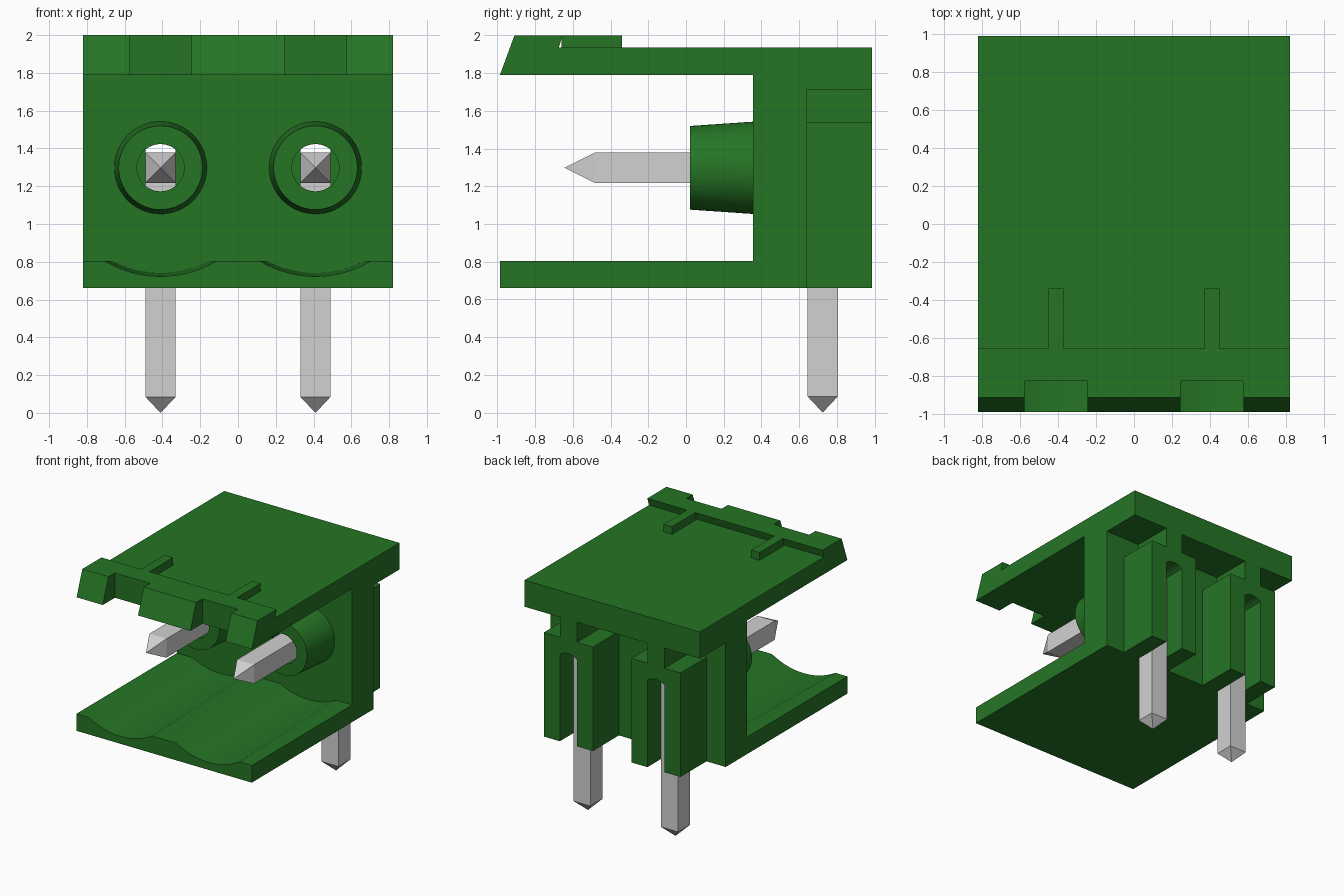
import bpy, bmesh, math
from mathutils import Vector

cube = bpy.data.objects.get("Cube")
if cube:
    bpy.data.objects.remove(cube, do_unlink=True)


def material(name, color):
    m = bpy.data.materials.new(name)
    m.use_nodes = True
    m.diffuse_color = color
    bsdf = next(n for n in m.node_tree.nodes if n.type == 'BSDF_PRINCIPLED')
    bsdf.inputs["Base Color"].default_value = color
    return m


GREEN = material("green plastic", (0.0185, 0.178, 0.0185, 1))
METAL = material("pin metal", (0.64, 0.64, 0.64, 1))

WIDTH = 0.82      # half width of the housing
PITCH = 0.41      # pole offset from the centre
AXIS_Z = 1.298    # height of the contact axis
PIN = 0.08        # half thickness of a pin
BORE = 0.125


def finish(name, bm, mat, smooth=False):
    bmesh.ops.remove_doubles(bm, verts=bm.verts, dist=1e-5)
    bmesh.ops.recalc_face_normals(bm, faces=bm.faces)
    me = bpy.data.meshes.new(name)
    bm.to_mesh(me)
    bm.free()
    me.materials.append(mat)
    ob = bpy.data.objects.new(name, me)
    bpy.context.collection.objects.link(ob)
    if smooth:
        shade(ob)
    return ob


def select(ob):
    bpy.ops.object.select_all(action='DESELECT')
    ob.select_set(True)
    bpy.context.view_layer.objects.active = ob


def shade(ob):
    select(ob)
    bpy.ops.object.shade_smooth_by_angle(angle=math.radians(30))


def prism(name, pts, axis, a, b, smooth=False):
    """Extrude a (y, z) outline along x, or an (x, z) outline along y."""
    bm = bmesh.new()
    place = (lambda p: (a, *p)) if axis == 'x' else (lambda p: (p[0], a, p[1]))
    face = bm.faces.new([bm.verts.new(place(p)) for p in pts])
    out = bmesh.ops.extrude_face_region(bm, geom=[face])
    step = Vector((b - a, 0, 0)) if axis == 'x' else Vector((0, b - a, 0))
    verts = [v for v in out["geom"] if isinstance(v, bmesh.types.BMVert)]
    bmesh.ops.translate(bm, verts=verts, vec=step)
    return finish(name, bm, GREEN, smooth)


def box(name, x, y, z):
    outline = [(y[0], z[0]), (y[1], z[0]), (y[1], z[1]), (y[0], z[1])]
    return prism(name, outline, 'x', *x)


def lathe(name, profile, axis, centre, sides=64, closed=False, mat=GREEN):
    """Spin a (radius, position) profile about an axis; four sides make a square bar."""
    bm = bmesh.new()
    rings = []
    for r, t in profile:
        r = r * math.sqrt(2) if sides == 4 else r
        ring = []
        for i in range(sides):
            ang = 2 * math.pi * (i + 0.5) / sides
            u, v = r * math.cos(ang), r * math.sin(ang)
            co = (centre[0] + u, t, centre[1] + v) if axis == 'y' else (centre[0] + u, centre[1] + v, t)
            ring.append(bm.verts.new(co))
        rings.append(ring)
    pairs = list(zip(rings, rings[1:]))
    if closed:
        pairs.append((rings[-1], rings[0]))
    for lo, hi in pairs:
        for i in range(sides):
            j = (i + 1) % sides
            bm.faces.new((lo[i], lo[j], hi[j], hi[i]))
    return finish(name, bm, mat, sides > 4)


def cut(target, cutter):
    cutter.hide_render = True
    mod = target.modifiers.new("cut", 'BOOLEAN')
    mod.operation = 'DIFFERENCE'
    mod.solver = 'EXACT'
    mod.object = cutter
    select(target)
    bpy.ops.object.modifier_apply(modifier=mod.name)
    bpy.data.objects.remove(cutter, do_unlink=True)


def arch(x, bottom):
    """Slot outline: straight sides with a shallow rounded top."""
    limit = math.asin(PIN / BORE)
    top = []
    for i in range(13):
        a = limit * (1 - i / 6)
        top.append((x + BORE * math.sin(a), AXIS_Z + BORE * math.cos(a)))
    return [(x + PIN, bottom)] + top + [(x - PIN, bottom)]


# Housing: back wall, top plate with sloped front lip, rear overhang
housing = prism("housing", [
    (0.355, 0.66), (0.64, 0.66), (0.64, 1.71), (0.987, 1.71), (0.987, 1.935),
    (-0.675, 1.935), (-0.655, 2.0), (-0.91, 2.0), (-0.987, 1.79), (0.355, 1.79),
], 'x', -WIDTH, WIDTH)

# Bottom plate
bottom_plate = box("bottom_plate", (-WIDTH, WIDTH), (-0.987, 0.355), (0.66, 0.805))

for side, s in (("left", 1), ("right", -1)):
    x = s * PITCH

    # Notch in the lip, bore and pin slot in the wall, scoop in the plate
    cut(housing, box("notch_cutter", (x - 0.165, x + 0.165), (-1.1, -0.825), (1.7, 2.1)))
    cut(housing, lathe("bore_cutter", [(0, 0.3), (BORE, 0.3), (BORE, 0.622), (0, 0.622)],
                       'y', (x, AXIS_Z)))
    cut(housing, prism("slot_cutter", arch(x, 0.6), 'y', 0.615, 0.7))
    cut(bottom_plate, lathe("scoop_cutter", [(0, -1.05), (0.576, -1.05), (0.557, 0.4), (0, 0.4)],
                            'y', (x, AXIS_Z), sides=128))

    # Tapered hollow boss around the contact
    lathe(side + "_boss", [(BORE, 0.02), (0.222, 0.02), (0.245, 0.355), (BORE, 0.355)],
          'y', (x, AXIS_Z), closed=True)

    # Rear block with its arched slot, and the web joining it to the overhang
    outline = [(x - 0.23, 0.66), (x - 0.23, 1.54), (x + 0.23, 1.54), (x + 0.23, 0.66)]
    prism(side + "_rear_block", outline + arch(x, 0.66), 'y', 0.64, 0.987, True)
    box(side + "_rear_web", (x - PIN, x + PIN), (0.64, 0.987), (1.54, 1.71))

    # Thin ridge on the top plate
    box(side + "_top_ridge", (x - 0.04, x + 0.04), (-0.66, -0.34), (1.93, 2.0))

    # Bent square pin
    lathe(side + "_contact_pin", [(0, -0.645), (PIN, -0.485), (PIN, 0.645), (0, 0.645)],
          'y', (x, AXIS_Z), sides=4, mat=METAL)
    lathe(side + "_solder_pin", [(0, 0), (PIN, 0.085), (PIN, AXIS_Z + PIN), (0, AXIS_Z + PIN)],
          'z', (x, 0.725), sides=4, mat=METAL)

shade(housing)
shade(bottom_plate)
